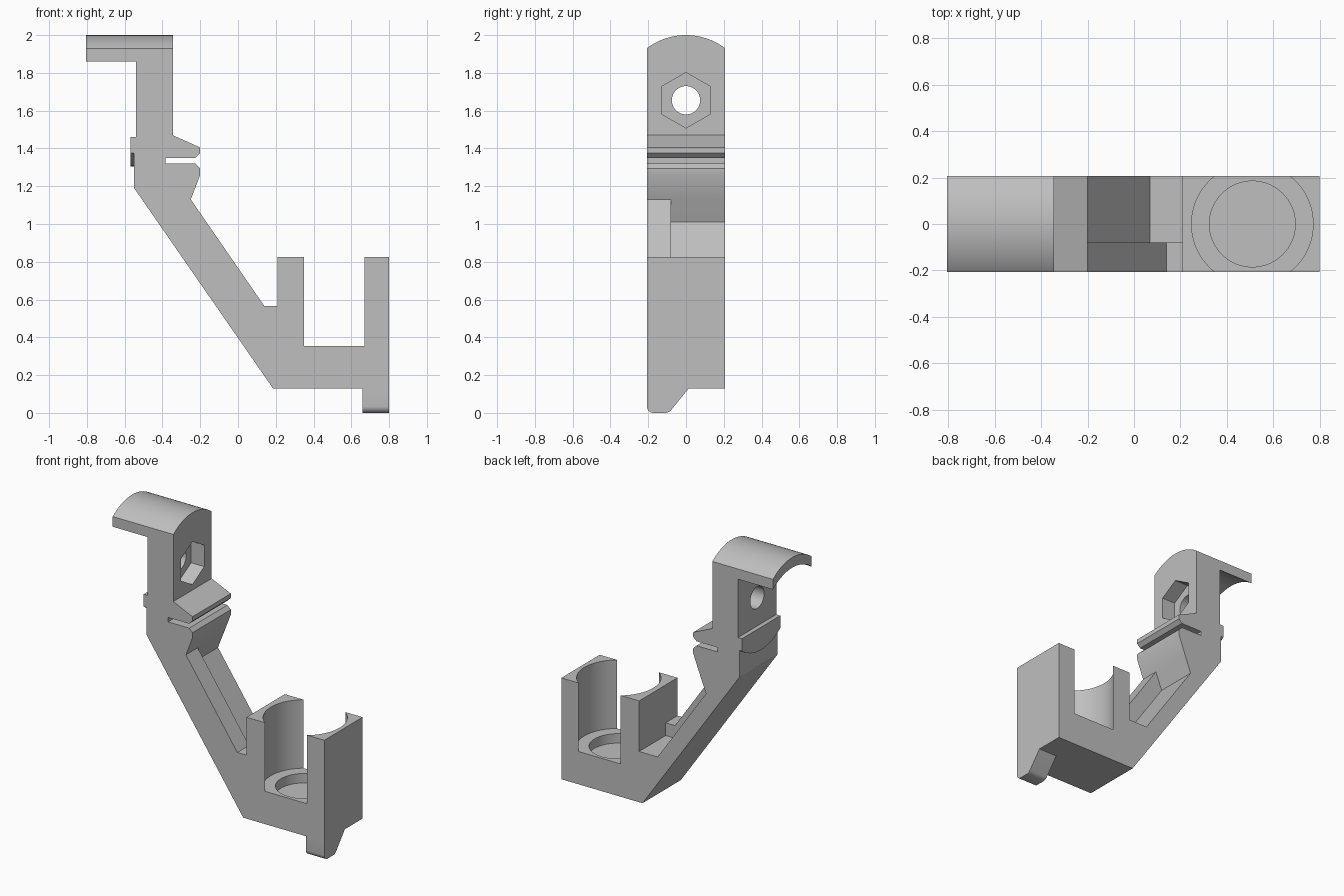
import bpy, bmesh
from math import sin, cos, pi, sqrt, radians
from mathutils import Vector

cube = bpy.data.objects.get("Cube")
if cube:
    bpy.data.objects.remove(cube, do_unlink=True)

HALF = 0.2075      # half depth of the bracket
CROWN_R = 0.343    # radius of the rounded top, hook underside and rib


def prism(name, points, axis, start, end):
    """Extrude a 2D outline along an axis, from start to end."""
    place = {"x": lambda a, b: Vector((start, a, b)),
             "y": lambda a, b: Vector((a, start, b)),
             "z": lambda a, b: Vector((a, b, start))}[axis]
    direction = {"x": Vector((1, 0, 0)), "y": Vector((0, 1, 0)),
                 "z": Vector((0, 0, 1))}[axis]
    bm = bmesh.new()
    face = bm.faces.new([bm.verts.new(place(a, b)) for a, b in points])
    new = bmesh.ops.extrude_face_region(bm, geom=[face])["geom"]
    bmesh.ops.translate(bm, vec=direction * (end - start),
                        verts=[v for v in new if isinstance(v, bmesh.types.BMVert)])
    bmesh.ops.recalc_face_normals(bm, faces=bm.faces)
    mesh = bpy.data.meshes.new(name)
    bm.to_mesh(mesh)
    bm.free()
    obj = bpy.data.objects.new(name, mesh)
    bpy.context.collection.objects.link(obj)
    return obj


def ring(a, b, radius, sides, turn=0.0):
    return [(a + radius * cos(turn + 2 * pi * i / sides),
             b + radius * sin(turn + 2 * pi * i / sides)) for i in range(sides)]


def arc(peak, sign, steps=32, reach=0.24):
    """Shallow arc across the depth; sign 1 arches up, -1 sags down."""
    ys = [-reach + 2 * reach * i / steps for i in range(steps + 1)]
    return [(y, peak + sign * (sqrt(CROWN_R ** 2 - y * y) - CROWN_R)) for y in ys]


def combine(body, tool, operation="DIFFERENCE"):
    tool.hide_render = True
    mod = body.modifiers.new(tool.name, "BOOLEAN")
    mod.operation = operation
    mod.solver = "EXACT"
    mod.object = tool
    bpy.context.view_layer.objects.active = body
    bpy.ops.object.modifier_apply(modifier=mod.name)
    bpy.data.objects.remove(tool, do_unlink=True)


# Side outline: hook, upright, slotted jaws, sloping arm and cup block
outline = [
    (-0.805, 2.02), (-0.805, 1.86), (-0.54, 1.86), (-0.54, 1.46),
    (-0.57, 1.46), (-0.57, 1.295), (-0.55, 1.295), (-0.55, 1.19),
    (0.185, 0.13), (0.8, 0.13), (0.8, 0.825), (0.21, 0.825),
    (0.21, 0.565), (0.14, 0.565), (-0.25, 1.13), (-0.2, 1.26),
    (-0.2, 1.295), (-0.225, 1.32), (-0.385, 1.32), (-0.385, 1.35),
    (-0.225, 1.35), (-0.2, 1.375), (-0.2, 1.405), (-0.345, 1.47),
    (-0.345, 2.02)]
bracket = prism("bracket", outline, "y", -HALF, HALF)

# Rounded crown and arched underside of the hook
combine(bracket, prism("crown_cutter", arc(2.0, 1) + [(0.24, 2.2), (-0.24, 2.2)],
                       "x", -1, 0))
combine(bracket, prism("hook_cutter", arc(1.93, 1) + [(0.24, 1.75), (-0.24, 1.75)],
                       "x", -1, -0.54))

# Curved lower edge of the back rib
combine(bracket, prism("rib_cutter", arc(1.305, -1) + [(0.24, 1.25), (-0.24, 1.25)],
                       "x", -0.7, -0.55))

# Bolt hole with a hexagonal nut pocket
combine(bracket, prism("nut_cutter", ring(0, 1.655, 0.147, 6, pi / 2), "x", -0.445, -0.25))
combine(bracket, prism("bolt_cutter", ring(0, 1.655, 0.075, 48), "x", -0.7, -0.25))

# Open channel along the arm, leaving a rail at the front
channel = [(-0.25, 1.13), (-0.297, 1.01), (0.07, 0.478), (0.21, 0.478),
           (0.21, 0.7), (-0.2, 1.13)]
combine(bracket, prism("channel_cutter", channel, "y", -0.08, 0.3))

# Cup bore and the shallow recess in its floor
combine(bracket, prism("bore_cutter", ring(0.51, 0, 0.262, 96), "z", 0.355, 1.0))
combine(bracket, prism("recess_cutter", ring(0.51, 0, 0.185, 96), "z", 0.29, 0.5))

# Foot tab with a rounded tip
tip = [(-HALF + 0.035 * (1 - cos(t * pi / 12)), 0.035 * (1 - sin(t * pi / 12)))
       for t in range(7)]
tab = tip + [(-0.105, 0), (-0.09, 0.005), (-0.078, 0.016), (0.015, 0.13),
             (0.015, 0.2), (-HALF, 0.2)]
combine(bracket, prism("foot_tab", tab, "x", 0.66, 0.8), "UNION")

# Plain grey finish, smooth on the curved surfaces
grey = bpy.data.materials.new("light_grey")
grey.use_nodes = True
colour = (0.52, 0.52, 0.52, 1)
grey.diffuse_color = colour
grey.node_tree.nodes["Principled BSDF"].inputs["Base Color"].default_value = colour
bracket.data.materials.clear()
bracket.data.materials.append(grey)
for poly in bracket.data.polygons:
    poly.material_index = 0
bpy.ops.object.select_all(action="DESELECT")
bracket.select_set(True)
bpy.context.view_layer.objects.active = bracket
bpy.ops.object.shade_smooth_by_angle(angle=radians(25))
